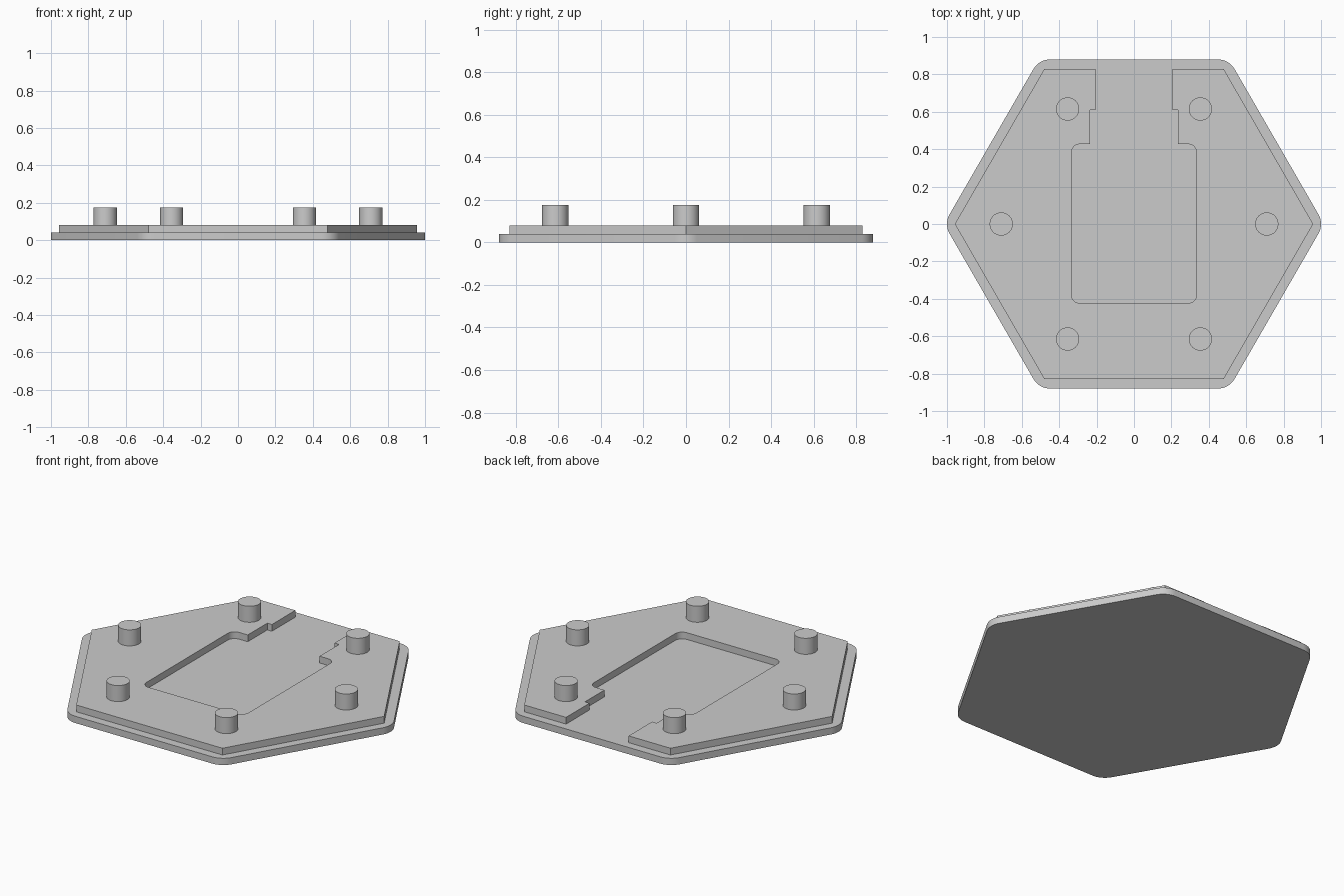
import bpy, bmesh
from math import pi, cos, sin, radians
from mathutils import Vector

if "Cube" in bpy.data.objects:
    bpy.data.objects.remove(bpy.data.objects["Cube"], do_unlink=True)

grey = bpy.data.materials.new("light grey")
grey.use_nodes = True
colour = (0.6, 0.6, 0.6, 1)
grey.diffuse_color = colour
grey.node_tree.nodes["Principled BSDF"].inputs["Base Color"].default_value = colour

BASE_TOP, PLATE_TOP, PEG_TOP = 0.04, 0.08, 0.175


def hexagon(radius):
    return [Vector((radius * cos(i * pi / 3), radius * sin(i * pi / 3))) for i in range(6)]


def rounded(points, radius, corners, steps=8):
    """Replace the chosen corners of an outline with tangent arcs."""
    out = []
    for i, p in enumerate(points):
        if i not in corners:
            out.append(p)
            continue
        a = (points[i - 1] - p).normalized()
        b = (points[(i + 1) % len(points)] - p).normalized()
        half = a.angle(b) / 2
        to_centre = (a + b).normalized() * radius / sin(half)
        reach = radius * cos(half) / sin(half)
        start = (a * reach - to_centre).normalized()
        end = (b * reach - to_centre).normalized()
        out += [p + to_centre + start.slerp(end, k / steps) * radius for k in range(steps + 1)]
    return out


def slab(name, outline, bottom, top):
    """Extrude a flat outline upward into a solid part."""
    bm = bmesh.new()
    face = bm.faces.new([bm.verts.new((p.x, p.y, bottom)) for p in outline])
    result = bmesh.ops.extrude_face_region(bm, geom=[face], use_keep_orig=True)
    verts = [g for g in result["geom"] if isinstance(g, bmesh.types.BMVert)]
    bmesh.ops.translate(bm, verts=verts, vec=(0, 0, top - bottom))
    bmesh.ops.recalc_face_normals(bm, faces=bm.faces)
    mesh = bpy.data.meshes.new(name)
    bm.to_mesh(mesh)
    bm.free()
    mesh.materials.append(grey)
    obj = bpy.data.objects.new(name, mesh)
    bpy.context.collection.objects.link(obj)
    mesh.shade_smooth()
    mesh.set_sharp_from_angle(angle=radians(30))


# Base with softened corners
slab("base", rounded(hexagon(1.016), 0.104, range(6)), 0, BASE_TOP)

# Raised plate, open at the back through a stepped channel into the pocket
hexa = hexagon(0.958)
back = hexa[1].y
right_wall = [(-0.205, back), (-0.205, 0.61), (-0.235, 0.61), (-0.235, 0.427),
              (-0.335, 0.427), (-0.335, -0.423)]
left_wall = [(-x, y) for x, y in reversed(right_wall)]
pocket = [Vector(p) for p in right_wall + left_wall]
outline = hexa[2:] + hexa[:2] + list(reversed(pocket))
pocket_corners = [i for i, p in enumerate(outline) if abs(abs(p.x) - 0.335) < 0.001]
slab("raised_plate", rounded(outline, 0.045, pocket_corners), BASE_TOP, PLATE_TOP)

# Ring of six locating pegs
for i, centre in enumerate(hexagon(0.71)):
    circle = [centre + Vector((cos(k * pi / 24), sin(k * pi / 24))) * 0.062 for k in range(48)]
    slab(f"peg_{i + 1}", circle, PLATE_TOP, PEG_TOP)
